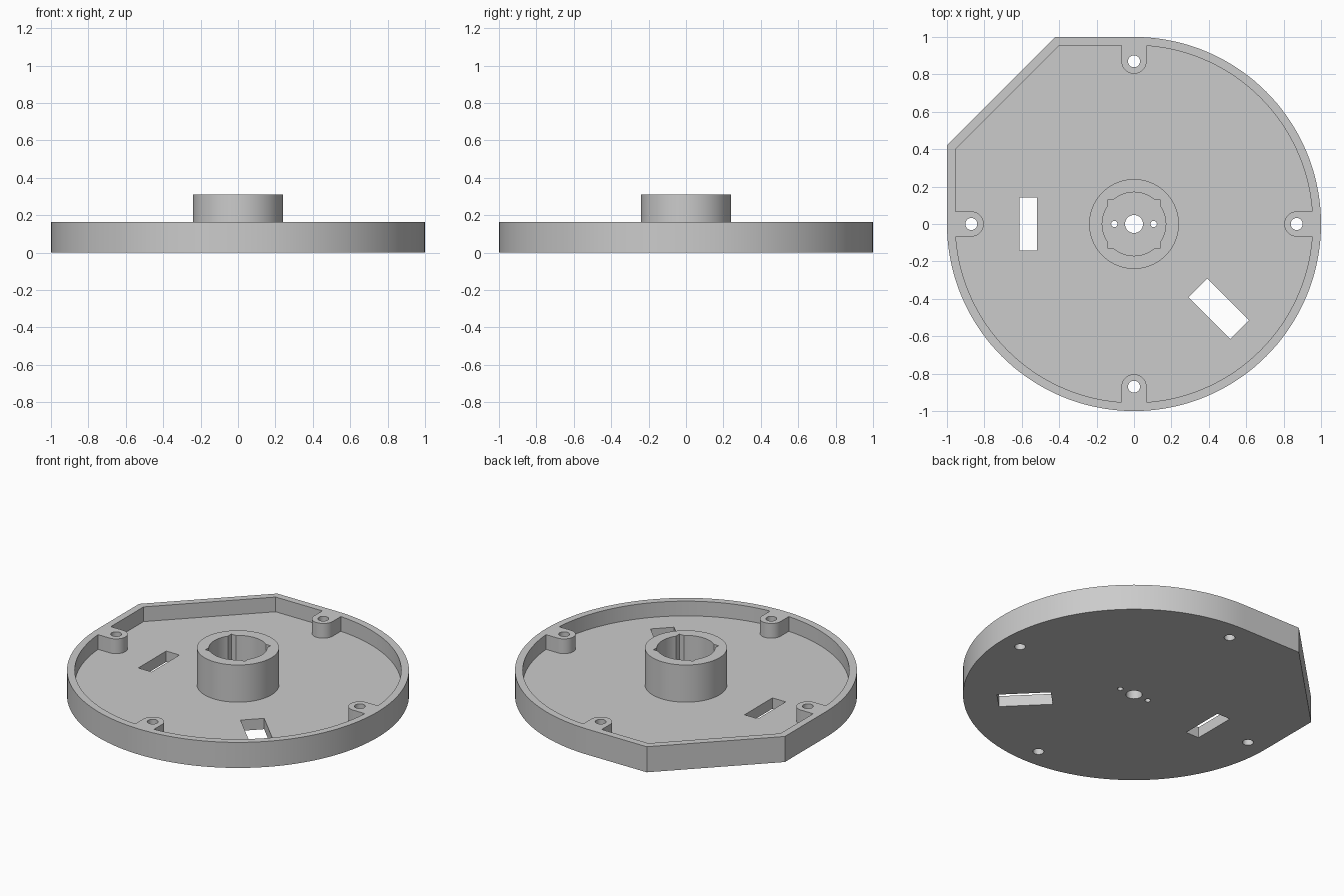
import bpy
import bmesh
from math import sin, cos, pi, radians
from mathutils import Matrix, Vector

RIM_TOP, FLOOR_TOP, HUB_TOP = 0.165, 0.07, 0.31
WALL = 0.045

old = bpy.data.objects.get("Cube")
if old:
    bpy.data.objects.remove(old, do_unlink=True)

grey = bpy.data.materials.new("plain grey")
grey.use_nodes = True
colour = (0.6, 0.6, 0.6, 1)
grey.diffuse_color = colour
grey.node_tree.nodes["Principled BSDF"].inputs["Base Color"].default_value = colour


def arc(radius, start, end, steps, centre=(0, 0)):
    """Points along an arc, angles in degrees."""
    angles = [radians(start + (end - start) * i / steps) for i in range(steps + 1)]
    return [(centre[0] + radius * cos(a), centre[1] + radius * sin(a)) for a in angles]


def circle(radius, centre=(0, 0), steps=48):
    return arc(radius, 0, 360, steps, centre)[:-1]


def rectangle(width, depth, centre=(0, 0), turn=0):
    rot = Matrix.Rotation(radians(turn), 2)
    corners = [(-1, -1), (1, -1), (1, 1), (-1, 1)]
    return [tuple(rot @ Vector((sx * width / 2, sy * depth / 2)) + Vector(centre))
            for sx, sy in corners]


def prism(name, outline, bottom, top):
    """Extrude a closed flat outline between two heights."""
    bm = bmesh.new()
    face = bm.faces.new([bm.verts.new((x, y, bottom)) for x, y in outline])
    raised = bmesh.ops.extrude_face_region(bm, geom=[face])["geom"]
    verts = [v for v in raised if isinstance(v, bmesh.types.BMVert)]
    bmesh.ops.translate(bm, verts=verts, vec=(0, 0, top - bottom))
    bmesh.ops.recalc_face_normals(bm, faces=bm.faces)
    mesh = bpy.data.meshes.new(name)
    bm.to_mesh(mesh)
    bm.free()
    mesh.materials.append(grey)
    obj = bpy.data.objects.new(name, mesh)
    bpy.context.collection.objects.link(obj)
    return obj


def combine(target, tool, operation):
    """Apply a boolean and discard the tool object."""
    mod = target.modifiers.new("combine", "BOOLEAN")
    mod.operation = operation
    mod.solver = "EXACT"
    mod.object = tool
    bpy.context.view_layer.update()
    graph = bpy.context.evaluated_depsgraph_get()
    result = bpy.data.meshes.new_from_object(target.evaluated_get(graph))
    target.modifiers.clear()
    target.data = result
    bpy.data.objects.remove(tool, do_unlink=True)


def cover_outline(radius, corner):
    """Round disc with one squared, chamfered corner at the back right."""
    return arc(radius, -180, 90, 108) + [(-corner, radius), (-radius, corner)]


# Dished cover: solid disc minus a cavity that leaves the four screw lugs
cover = prism("round_cover", cover_outline(1, 0.42), 0, RIM_TOP)
cavity = prism("cavity_cutter", cover_outline(1 - WALL, 0.40), FLOOR_TOP, 0.5)
for k in range(4):
    rot = Matrix.Rotation(k * pi / 2, 2)
    lug = arc(0.067, 90, 270, 20, (0.87, 0)) + [(1.1, -0.067), (1.1, 0.067)]
    lug = [tuple(rot @ Vector(p)) for p in lug]
    combine(cavity, prism("lug_shape", lug, 0, 0.6), "DIFFERENCE")
combine(cover, cavity, "DIFFERENCE")

# Central hub with a round bore and square corner notches
combine(cover, prism("hub", circle(0.24, steps=72), FLOOR_TOP / 2, HUB_TOP), "UNION")
combine(cover, prism("bore", circle(0.17, steps=64), FLOOR_TOP, 0.5), "DIFFERENCE")
combine(cover, prism("notches", rectangle(0.28, 0.264), FLOOR_TOP, 0.5), "DIFFERENCE")

# Through holes: shaft, two pin holes, four screw holes, two slots
holes = [circle(0.048), circle(0.017, (-0.105, 0), 20), circle(0.017, (0.105, 0), 20)]
holes += [circle(0.032, (0.87 * cos(k * pi / 2), 0.87 * sin(k * pi / 2)), 28)
          for k in range(4)]
holes.append(rectangle(0.095, 0.285, (-0.565, 0)))
holes.append(rectangle(0.316, 0.14, (0.453, -0.453), -45))
for outline in holes:
    combine(cover, prism("hole", outline, -0.2, 0.6), "DIFFERENCE")

# Smooth round walls, crisp edges
bpy.ops.object.select_all(action="DESELECT")
cover.select_set(True)
bpy.context.view_layer.objects.active = cover
bpy.ops.object.shade_smooth_by_angle(angle=radians(25))
